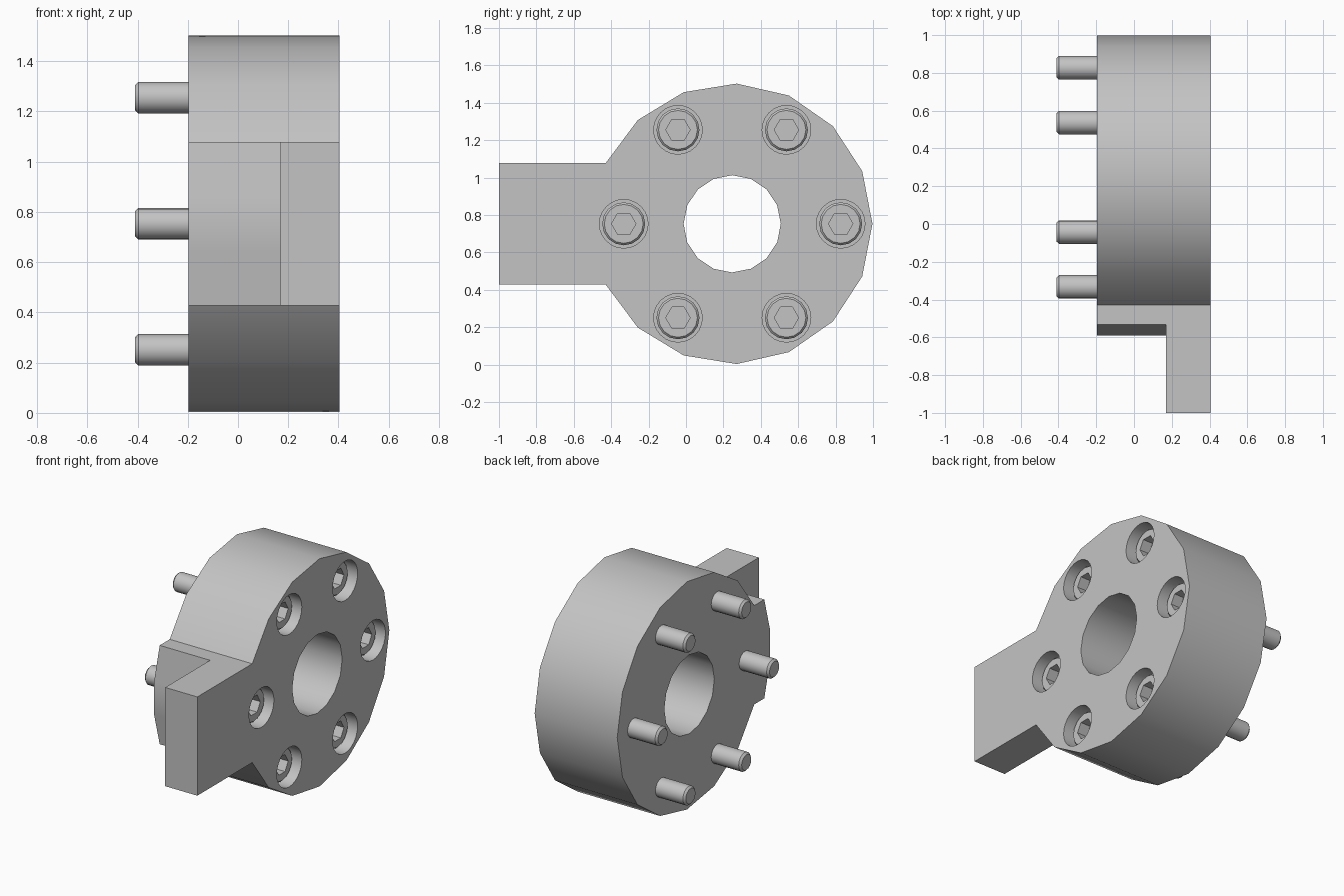
import bpy, bmesh
from math import sin, cos, pi, radians

old = bpy.data.objects.get("Cube")
if old:
    bpy.data.objects.remove(old, do_unlink=True)

steel = bpy.data.materials.new("grey steel")
steel.use_nodes = True
GREY = (0.55, 0.55, 0.55, 1)
steel.diffuse_color = GREY
steel.node_tree.nodes["Principled BSDF"].inputs["Base Color"].default_value = GREY

CY, CZ = 0.247, 0.753            # axis of the flange
BACK, FACE, STEP = -0.197, 0.404, 0.17
HALF = 0.325                     # half height of the arm


def circle(r, n, y=CY, z=CZ):
    return [(y + r * cos(2 * pi * i / n), z + r * sin(2 * pi * i / n)) for i in range(n)]


def arc(r, a0, a1, steps):
    angles = [radians(a0 + (a1 - a0) * i / steps) for i in range(steps + 1)]
    return [(CY + r * cos(a), CZ + r * sin(a)) for a in angles]


def loft(name, sections):
    """Solid through matching (x, outline) sections along x."""
    bm = bmesh.new()
    rings = [[bm.verts.new((x, y, z)) for y, z in pts] for x, pts in sections]
    n = len(rings[0])
    for a, b in zip(rings, rings[1:]):
        for i in range(n):
            j = (i + 1) % n
            bm.faces.new((a[i], a[j], b[j], b[i]))
    bm.faces.new(rings[0])
    bm.faces.new(rings[-1])
    bmesh.ops.recalc_face_normals(bm, faces=bm.faces)
    mesh = bpy.data.meshes.new(name)
    bm.to_mesh(mesh)
    bm.free()
    mesh.materials.append(steel)
    obj = bpy.data.objects.new(name, mesh)
    bpy.context.collection.objects.link(obj)
    return obj


def prism(name, pts, x0, x1):
    return loft(name, [(x0, pts), (x1, pts)])


def carve(obj, cutters):
    """Subtract the cutters, then remove them."""
    for c in cutters:
        mod = obj.modifiers.new("cut", "BOOLEAN")
        mod.operation, mod.solver, mod.object = "DIFFERENCE", "EXACT", c
    graph = bpy.context.evaluated_depsgraph_get()
    mesh = bpy.data.meshes.new_from_object(obj.evaluated_get(graph))
    obj.modifiers.clear()
    obj.data = mesh
    for c in cutters:
        bpy.data.objects.remove(c, do_unlink=True)


def smooth(obj):
    bpy.ops.object.select_all(action="DESELECT")
    obj.select_set(True)
    bpy.context.view_layer.objects.active = obj
    bpy.ops.object.shade_smooth_by_angle(angle=radians(30))


# Flange disc with its side arm
rim = arc(0.75, -154.3, 154.3, 14)
flange = prism("flange_body", rim + [(-1, CZ + HALF), (-1, CZ - HALF)], BACK, FACE)

# Arm relief behind the step, central hole and screw counterbores
relief = [(-1.2, 0.2), (-0.533, 0.2)] + arc(0.845, 202.6, 157.4, 3) + [(-0.533, 1.3), (-1.2, 1.3)]
spots = circle(0.58, 6)
cutters = [prism("relief_cutter", relief, BACK - 0.2, STEP),
           prism("hole_cutter", circle(0.26, 16), -1, 1)]
cutters += [prism("bore_cutter", circle(0.13, 24, y, z), 0.2, 0.6) for y, z in spots]
carve(flange, cutters)
smooth(flange)

# Socket head screw: shank and chamfered head with a hex recess
profile = [(-0.41, 0.05), (-0.397, 0.0625), (0.2, 0.0625), (0.2, 0.115),
           (0.338, 0.115), (0.35, 0.104)]
screw = loft("screw_1", [(x, circle(r, 16, 0, 0)) for x, r in profile])
carve(screw, [prism("hex_cutter", circle(0.065, 6, 0, 0), 0.28, 0.5)])
smooth(screw)
for i, (y, z) in enumerate(spots):
    obj = screw
    if i:
        obj = bpy.data.objects.new(f"screw_{i + 1}", screw.data)
        bpy.context.collection.objects.link(obj)
    obj.location = (0, y, z)
